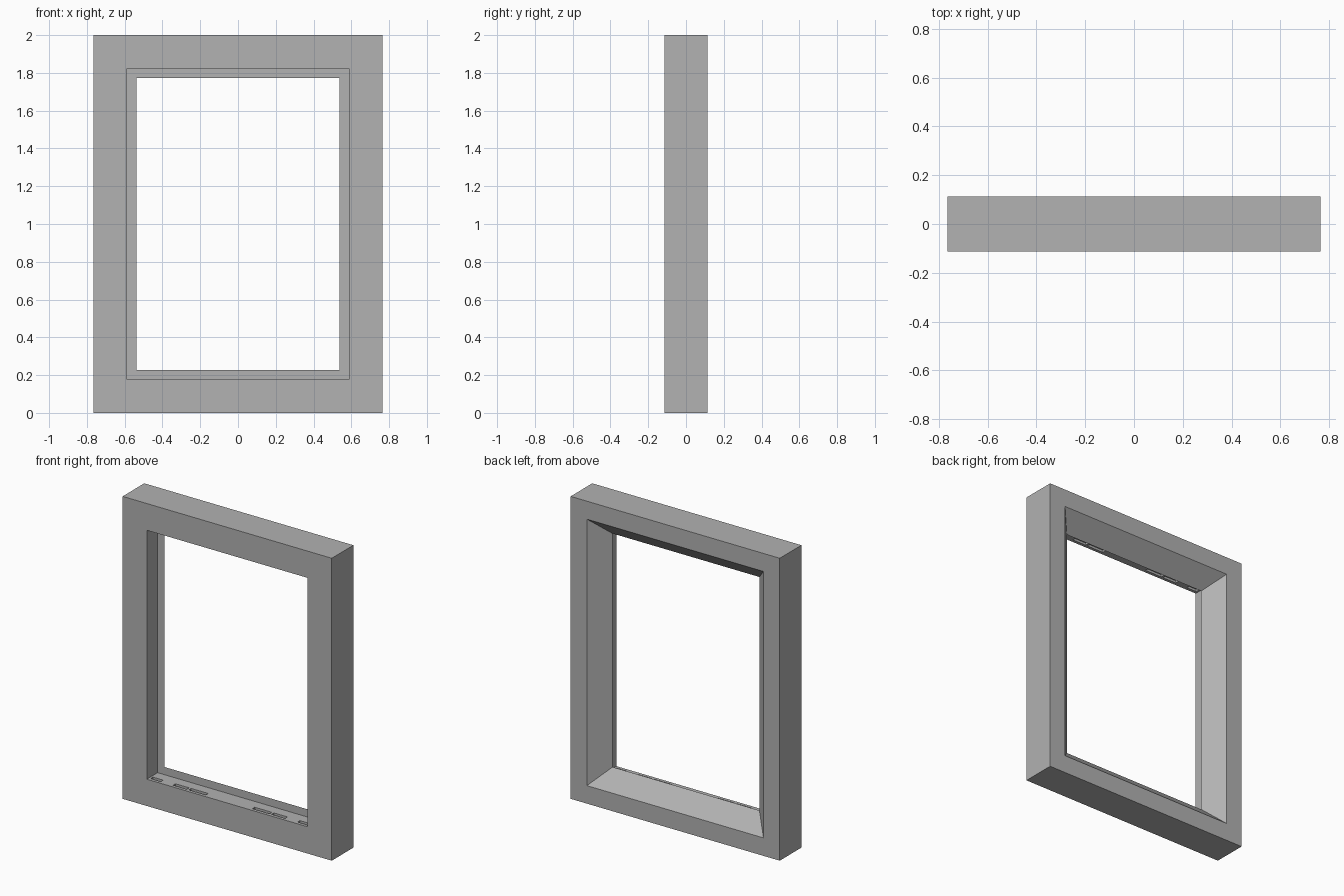
import bpy, bmesh

cube = bpy.data.objects.get("Cube")
if cube:
    bpy.data.objects.remove(cube, do_unlink=True)

HALF_W, HEIGHT, HALF_D = 0.765, 2.0, 0.113

grey = bpy.data.materials.new("mid grey")
grey.use_nodes = True
grey.diffuse_color = (0.445, 0.445, 0.445, 1)
grey.node_tree.nodes["Principled BSDF"].inputs["Base Color"].default_value = grey.diffuse_color


def add_object(name, bm):
    bmesh.ops.recalc_face_normals(bm, faces=bm.faces)
    mesh = bpy.data.meshes.new(name)
    bm.to_mesh(mesh)
    bm.free()
    mesh.materials.append(grey)
    ob = bpy.data.objects.new(name, mesh)
    bpy.context.collection.objects.link(ob)
    return ob


# Frame: cross-section as (inset from the outer edge, depth), swept round a rectangle
section = [(0, -HALF_D), (0, HALF_D), (0.119, HALF_D),
           (0.228, 0.0), (0.177, 0.0), (0.177, -HALF_D)]
bm = bmesh.new()
rings = []
for inset, y in section:
    w, low, high = HALF_W - inset, inset, HEIGHT - inset
    rings.append([bm.verts.new((x, y, z)) for x, z in
                  ((-w, low), (w, low), (w, high), (-w, high))])
for i, ring in enumerate(rings):
    following = rings[(i + 1) % len(rings)]
    for j in range(4):
        k = (j + 1) % 4
        bm.faces.new((ring[j], ring[k], following[k], following[j]))
frame = add_object("picture_frame", bm)

# Shallow slots in the top and bottom of the front rebate
bm = bmesh.new()
for start, end in ((0.17, 0.295), (0.31, 0.41), (0.5, 0.575)):
    for side in (-1, 1):
        for z in (0.177, HEIGHT - 0.177):
            box = bmesh.ops.create_cube(bm, size=1)["verts"]
            bmesh.ops.scale(bm, verts=box, vec=(end - start, 0.025, 0.03))
            bmesh.ops.translate(bm, verts=box, vec=(side * (start + end) / 2, -0.08, z))
cutter = add_object("slot_cutter", bm)
cutter.hide_render = True

cut = frame.modifiers.new("slots", 'BOOLEAN')
cut.operation = 'DIFFERENCE'
cut.solver = 'EXACT'
cut.object = cutter
bpy.context.view_layer.objects.active = frame
bpy.ops.object.modifier_apply(modifier=cut.name)
bpy.data.objects.remove(cutter, do_unlink=True)
